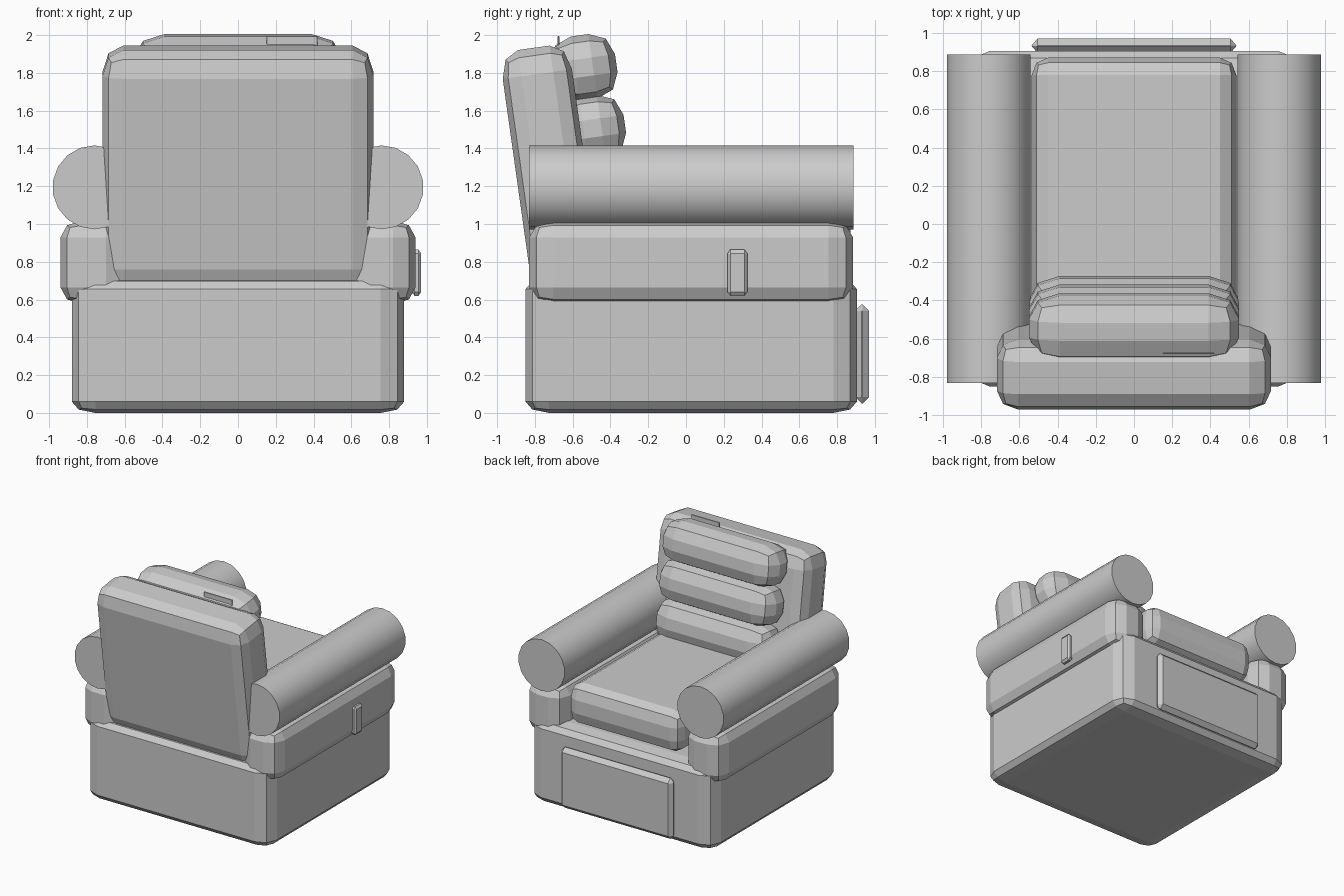
import bpy
import bmesh
from math import radians, sin, cos
from mathutils import Vector

default_cube = bpy.data.objects.get("Cube")
if default_cube:
    bpy.data.objects.remove(default_cube, do_unlink=True)

# Single upholstery colour
COLOUR = (0.6, 0.6, 0.6, 1.0)
fabric = bpy.data.materials.new("grey_fabric")
fabric.use_nodes = True
fabric.diffuse_color = COLOUR
fabric.node_tree.nodes["Principled BSDF"].inputs["Base Color"].default_value = COLOUR

TILT = radians(8)


def padded_box(name, centre, size, bevel, segments=2, tilt=0.0):
    """Box with its edges rounded by a separate amount along each axis."""
    bm = bmesh.new()
    bmesh.ops.create_cube(bm, size=1)
    bmesh.ops.scale(bm, vec=[s / b for s, b in zip(size, bevel)], verts=bm.verts)
    bmesh.ops.bevel(bm, geom=bm.edges[:], offset=1, segments=segments,
                    profile=0.5, affect='EDGES')
    bmesh.ops.scale(bm, vec=bevel, verts=bm.verts)
    bmesh.ops.recalc_face_normals(bm, faces=bm.faces)
    mesh = bpy.data.meshes.new(name)
    bm.to_mesh(mesh)
    bm.free()
    mesh.materials.append(fabric)
    obj = bpy.data.objects.new(name, mesh)
    obj.location = centre
    obj.rotation_euler.x = tilt
    bpy.context.collection.objects.link(obj)
    return obj


def span_box(name, low, high, bevel, segments=2):
    """Padded box given by its two opposite corners."""
    low, high = Vector(low), Vector(high)
    return padded_box(name, (low + high) / 2, high - low, bevel, segments)


# Base, footrest panel and seat cushion
span_box("base", (-0.88, -0.85, 0), (0.88, 0.905, 0.715), (0.125, 0.125, 0.06))
span_box("footrest_panel", (-0.535, 0.895, 0.05), (0.535, 0.97, 0.575),
         (0.03, 0.035, 0.035), segments=1)
span_box("seat_cushion", (-0.535, -0.6, 0.735), (0.535, 0.87, 1.09),
         (0.085, 0.09, 0.12))

# Arms with round rolls on top
for side, label in ((1, "left"), (-1, "right")):
    padded_box(label + "_arm", (side * 0.76, 0.027, 0.797), (0.36, 1.715, 0.445),
               (0.12, 0.13, 0.09))
    bpy.ops.mesh.primitive_cylinder_add(
        vertices=18, radius=0.222, depth=1.72,
        location=(side * 0.76, 0.028, 1.194), rotation=(radians(90), 0, 0))
    roll = bpy.context.object
    roll.name = label + "_arm_roll"
    roll.data.materials.append(fabric)
    bpy.ops.object.shade_smooth_by_angle(angle=radians(40))

# Recline handle on the outer arm side
span_box("recline_handle", (0.92, 0.22, 0.62), (0.97, 0.325, 0.865),
         (0.015, 0.015, 0.02), segments=1)

# Tilted backrest with three stacked bolsters
padded_box("backrest", (0, -0.716, 1.289), (1.435, 0.37, 1.3),
           (0.11, 0.1, 0.14), tilt=TILT)
for i in range(3):
    step = 0.325 * i
    padded_box("back_bolster_%d" % (i + 1),
               (0, -0.54 + step * sin(TILT), 1.828 - step * cos(TILT)),
               (1.1, 0.345, 0.345), (0.16, 0.125, 0.125), tilt=TILT)

# Thin tab on top of the upper bolster
span_box("top_tab", (0.15, -0.68, 1.9), (0.42, -0.671, 1.995),
         (0.003, 0.003, 0.003), segments=1)
